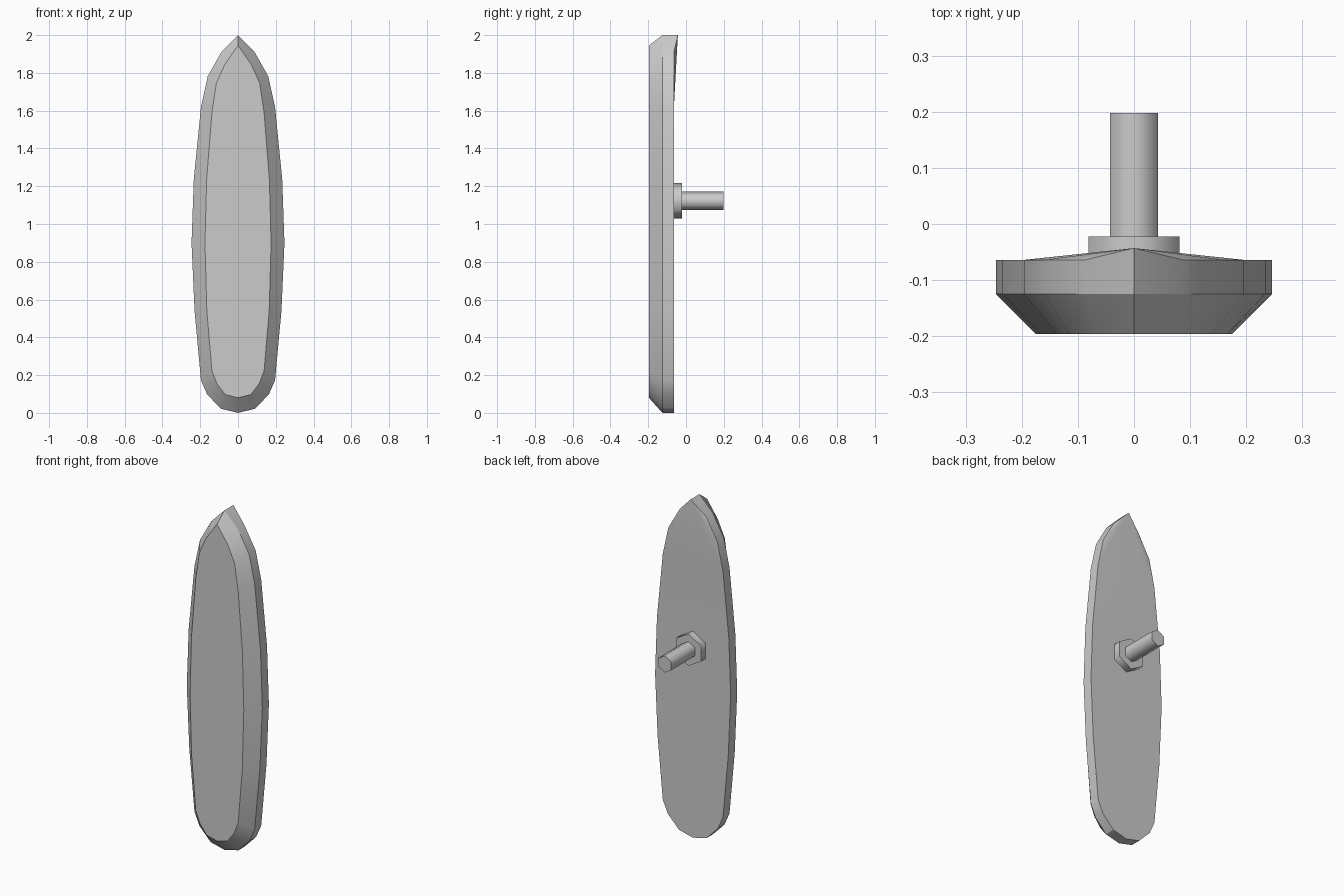
import bpy, bmesh, math
from mathutils import Vector

if "Cube" in bpy.data.objects:
    bpy.data.objects.remove(bpy.data.objects["Cube"])


def finish(name, bm, angle):
    bmesh.ops.recalc_face_normals(bm, faces=bm.faces[:])
    mesh = bpy.data.meshes.new(name)
    bm.to_mesh(mesh)
    bm.free()
    obj = bpy.data.objects.new(name, mesh)
    bpy.context.collection.objects.link(obj)
    bpy.ops.object.select_all(action='DESELECT')
    obj.select_set(True)
    bpy.context.view_layer.objects.active = obj
    bpy.ops.object.shade_smooth_by_angle(angle=math.radians(angle))
    return obj


def bridge(bm, a, b):
    n = len(a)
    for i in range(n):
        bm.faces.new((a[i], a[(i + 1) % n], b[(i + 1) % n], b[i]))


def mirrored(half):
    # closed outline from the right half, tip first, bottom last
    return half + [(-x, z) for x, z in half[-2:0:-1]]


# Shield board: right-half outlines of the rim and the smaller front face
rim = mirrored([(0, 2.0), (.087, 1.912), (.16, 1.783), (.196, 1.62), (.234, 1.237),
                (.246, .9), (.23, .54), (.196, .172), (.163, .097), (.09, .022), (0, 0)])
face = mirrored([(0, 1.945), (.07, 1.845), (.115, 1.745), (.138, 1.59), (.166, 1.237),
                 (.175, .9), (.165, .54), (.138, .222), (.112, .155), (.068, .097), (0, .08)])

bm = bmesh.new()
front, middle, back = [[bm.verts.new((x, y, z)) for x, z in pts]
                       for pts, y in ((face, -.196), (rim, -.125), (rim, -.064))]
back[0].co.y = -.043  # tip bends backwards
bridge(bm, front, middle)
bridge(bm, middle, back)
bm.faces.new(front)
# flat back plus a fan of triangles rising to the tip
n = len(back)
bm.faces.new(back[3:n - 2])
for a, b in ((1, 2), (2, 3), (3, n - 3), (n - 3, n - 2), (n - 2, n - 1)):
    bm.faces.new((back[0], back[a], back[b]))
finish("shield_board", bm, 30)


# Hexagonal parts along y, corner pointing up
def hex_prism(name, radius, y0, y1, z=1.122):
    bm = bmesh.new()
    angles = [math.radians(30 + 60 * i) for i in range(6)]
    a, b = [[bm.verts.new((radius * math.cos(t), y, z + radius * math.sin(t)))
             for t in angles] for y in (y0, y1)]
    bridge(bm, a, b)
    bm.faces.new(a)
    bm.faces.new(b)
    return finish(name, bm, 70)


hex_prism("mount_plate", .094, -.064, -.022)
hex_prism("mount_rod", .049, -.022, .198)
